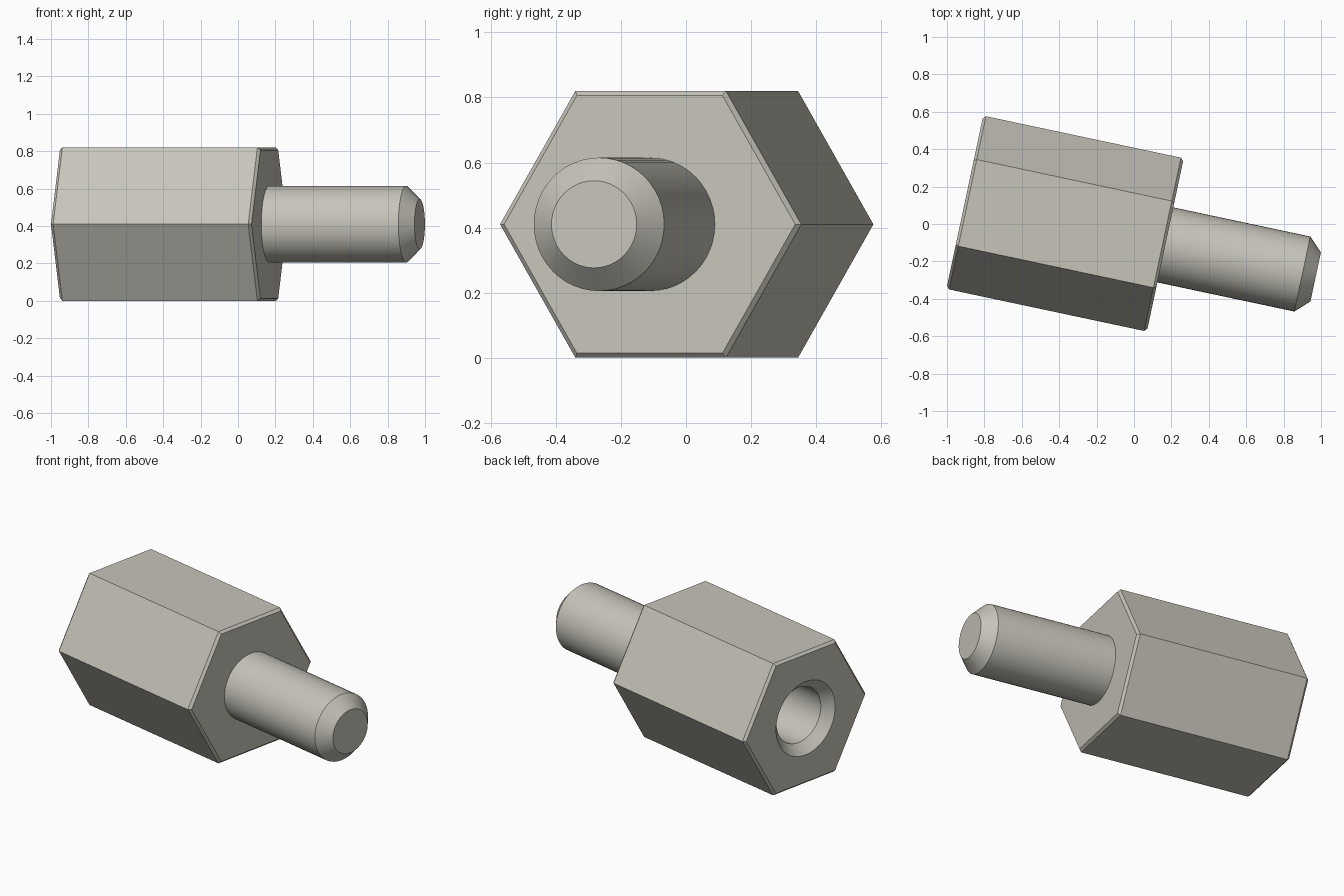
import bpy, bmesh
from math import cos, sin, pi, radians

if "Cube" in bpy.data.objects:
    bpy.data.objects.remove(bpy.data.objects["Cube"])

TILT = radians(-12)      # heading of the long axis
OFFSET = -0.0745         # sideways shift of the axis
APOTHEM = 0.41           # half the width across the flats
ROUND = 48

metal = bpy.data.materials.new("warm grey metal")
metal.use_nodes = True
color = (0.57, 0.55, 0.49, 1)
metal.diffuse_color = color
metal.node_tree.nodes["Principled BSDF"].inputs["Base Color"].default_value = color


def ring(bm, t, radius, sides):
    """Regular polygon of vertices around the long axis."""
    angles = [2 * pi * i / sides for i in range(sides)]
    return [bm.verts.new((t, radius * cos(a), radius * sin(a))) for a in angles]


def bridge(bm, a, b):
    """Join two rings; the finer one has a whole multiple of the sides."""
    if len(a) > len(b):
        a, b = b, a
    k = len(b) // len(a)
    for i in range(len(a)):
        arc = [b[(i * k + j) % len(b)] for j in range(k + 1)]
        bm.faces.new([a[(i + 1) % len(a)], a[i]] + arc)


def turned_part(name, profile):
    """Closed solid from (position, radius, sides) rings."""
    bm = bmesh.new()
    rings = [ring(bm, *p) for p in profile]
    for a, b in zip(rings, rings[1:]):
        bridge(bm, a, b)
    bm.faces.new(rings[0])
    bm.faces.new(rings[-1])
    bmesh.ops.recalc_face_normals(bm, faces=bm.faces)
    mesh = bpy.data.meshes.new(name)
    bm.to_mesh(mesh)
    bm.free()
    mesh.materials.append(metal)
    obj = bpy.data.objects.new(name, mesh)
    bpy.context.collection.objects.link(obj)
    obj.rotation_euler.z = TILT
    obj.location = (-OFFSET * sin(TILT), OFFSET * cos(TILT), APOTHEM)
    bpy.ops.object.select_all(action='DESELECT')
    obj.select_set(True)
    bpy.context.view_layer.objects.active = obj
    bpy.ops.object.shade_smooth_by_angle(angle=radians(30))
    return obj


# Hexagonal body with chamfered ends and a countersunk blind hole in the back
back, front, chamfer = -0.909, 0.187, 0.015
corner = APOTHEM / cos(pi / 6)
inset = corner - 0.016
hole, sink = 0.171, 0.228
turned_part("hex_body", [
    (front, inset, 6),
    (front - chamfer, corner, 6),
    (back + chamfer, corner, 6),
    (back, inset, 6),
    (back, sink, ROUND),
    (back + sink - hole, hole, ROUND),
    (back + 0.82, hole, ROUND),
])

# Round stud with a tapered tip
turned_part("stud", [
    (front - 0.02, 0.205, ROUND),
    (0.936, 0.205, ROUND),
    (1.009, 0.134, ROUND),
])
